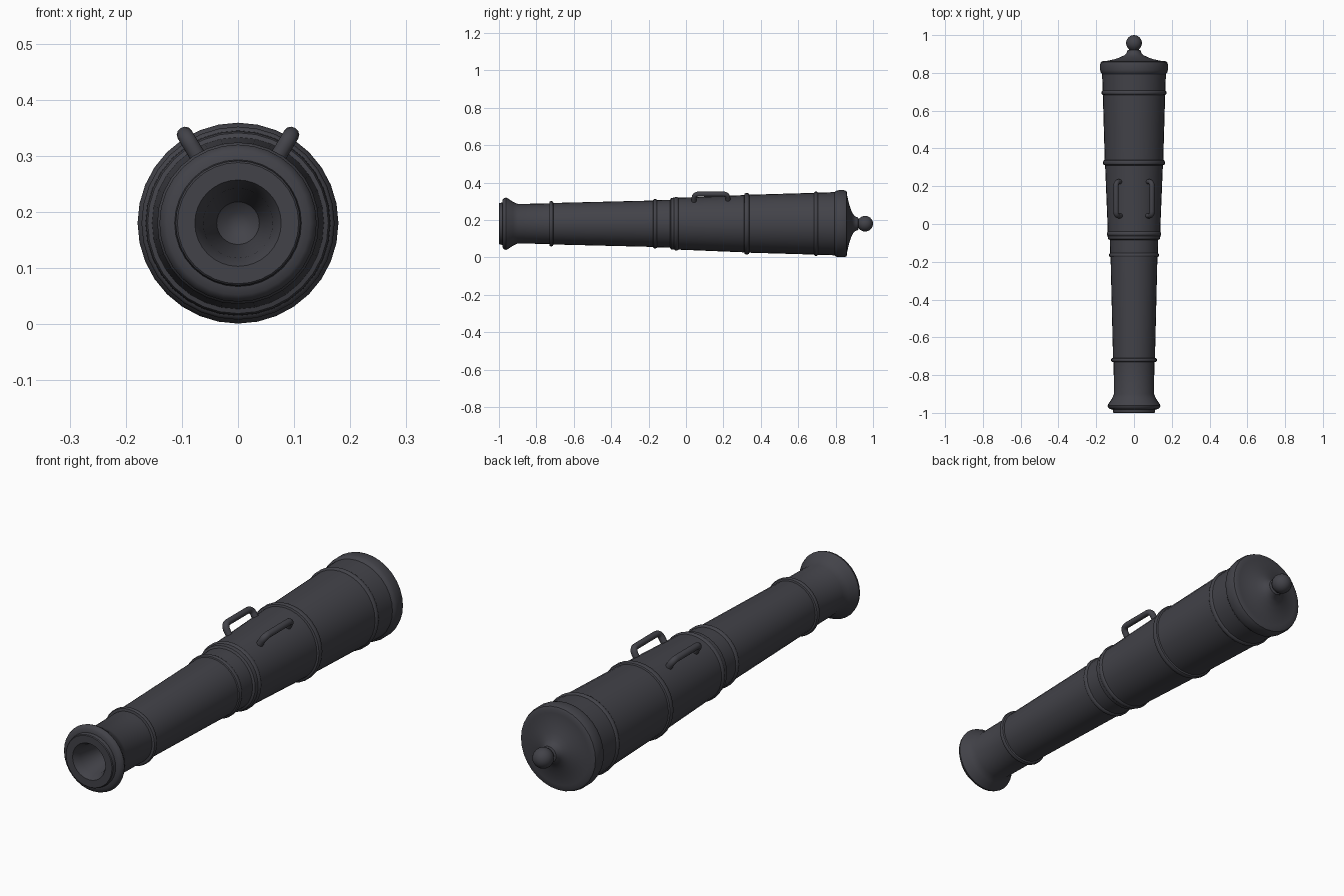
import bpy, bmesh, math
from mathutils import Vector

if "Cube" in bpy.data.objects:
    bpy.data.objects.remove(bpy.data.objects["Cube"])

AXIS_Z = 0.18
SIDES = 32

iron = bpy.data.materials.new("dark iron")
iron.diffuse_color = (0.055, 0.055, 0.066, 1)
iron.use_nodes = True
iron.node_tree.nodes["Principled BSDF"].inputs["Base Color"].default_value = iron.diffuse_color


def finish(name, bm, angle=35):
    bmesh.ops.remove_doubles(bm, verts=bm.verts, dist=1e-5)
    bmesh.ops.recalc_face_normals(bm, faces=bm.faces)
    me = bpy.data.meshes.new(name)
    bm.to_mesh(me)
    bm.free()
    ob = bpy.data.objects.new(name, me)
    bpy.context.collection.objects.link(ob)
    me.materials.append(iron)
    bpy.ops.object.select_all(action='DESELECT')
    ob.select_set(True)
    bpy.context.view_layer.objects.active = ob
    bpy.ops.object.shade_smooth_by_angle(angle=math.radians(angle))
    return ob


def lathe(name, profile, angle=35):
    """Revolve (y, radius) points around the barrel axis."""
    bm = bmesh.new()
    vs = [bm.verts.new((0, y, AXIS_Z + r)) for y, r in profile]
    es = [bm.edges.new(p) for p in zip(vs, vs[1:])]
    bmesh.ops.spin(bm, geom=vs + es, cent=(0, 0, AXIS_Z), axis=(0, 1, 0),
                   angle=math.tau, steps=SIDES, use_duplicate=False)
    return finish(name, bm, angle)


def band(y, r0, r1, top, w=0.011):
    """Rounded raised ring in the profile."""
    return [(y - w, r0), (y - w * 0.8, top - 0.003), (y - w * 0.3, top),
            (y + w * 0.3, top), (y + w * 0.8, top - 0.003), (y + w, r1)]


# barrel: bore, muzzle swell, stepped tapering tube with rings, breech
barrel = [(-0.80, 0.0), (-0.805, 0.02), (-0.82, 0.038), (-0.97, 0.062), (-0.995, 0.074),
          (-1.0, 0.077), (-1.0, 0.108), (-0.997, 0.111), (-0.982, 0.113),
          (-0.98, 0.128), (-0.972, 0.137), (-0.962, 0.140), (-0.953, 0.136),
          (-0.925, 0.117), (-0.90, 0.106)]
barrel += band(-0.72, 0.108, 0.111, 0.121)
barrel += band(-0.165, 0.124, 0.126, 0.132)
barrel += [(-0.085, 0.128), (-0.08, 0.137), (-0.068, 0.139)]
barrel += band(-0.052, 0.139, 0.139, 0.144)
barrel += [(-0.03, 0.139)]
barrel += band(0.325, 0.153, 0.155, 0.164, 0.014)
barrel += band(0.695, 0.165, 0.166, 0.172)
barrel += [(0.795, 0.169), (0.803, 0.176), (0.815, 0.179), (0.845, 0.179),
           (0.857, 0.175), (0.862, 0.166), (0.862, 0.150), (0.872, 0.105),
           (0.882, 0.075), (0.893, 0.052), (0.905, 0.039), (0.92, 0.034)]
# knob on the breech
for i in range(10):
    a = math.radians(145 - 145 * i / 9)
    barrel.append((0.958 + 0.042 * math.cos(a), 0.042 * math.sin(a)))
lathe("barrel", barrel)


def handle(name, side):
    """Bent round-bar lifting handle, leaning out radially."""
    out = Vector((side * math.sin(math.radians(31)), 0, math.cos(math.radians(31))))
    tang = Vector((out.z, 0, -out.x))
    rad, bend, top = 0.013, 0.022, 0.185
    y0, y1 = 0.043, 0.224
    path = [(y0, 0.13, 0)]                       # y, radius, heading angle
    for i in range(5):
        a = math.radians(90 * i / 4)
        path.append((y0 + bend * (1 - math.cos(a)), top - bend * (1 - math.sin(a)), a))
    path += [(y0 + y1 - y, r, math.pi - a) for y, r, a in reversed(path)]
    bm = bmesh.new()
    rings = []
    for y, r, a in path:
        c = Vector((0, y, AXIS_Z)) + out * r
        n = Vector((0, -math.cos(a), 0)) + out * math.sin(a)
        rings.append([bm.verts.new(c + tang * rad * 1.1 * math.cos(t) + n * rad * math.sin(t))
                      for t in (math.tau * k / 12 for k in range(12))])
    for A, B in zip(rings, rings[1:]):
        for k in range(12):
            bm.faces.new((A[k], A[(k + 1) % 12], B[(k + 1) % 12], B[k]))
    bm.faces.new(rings[0])
    bm.faces.new(rings[-1])
    finish(name, bm, 40)


handle("left_handle", -1)
handle("right_handle", 1)
